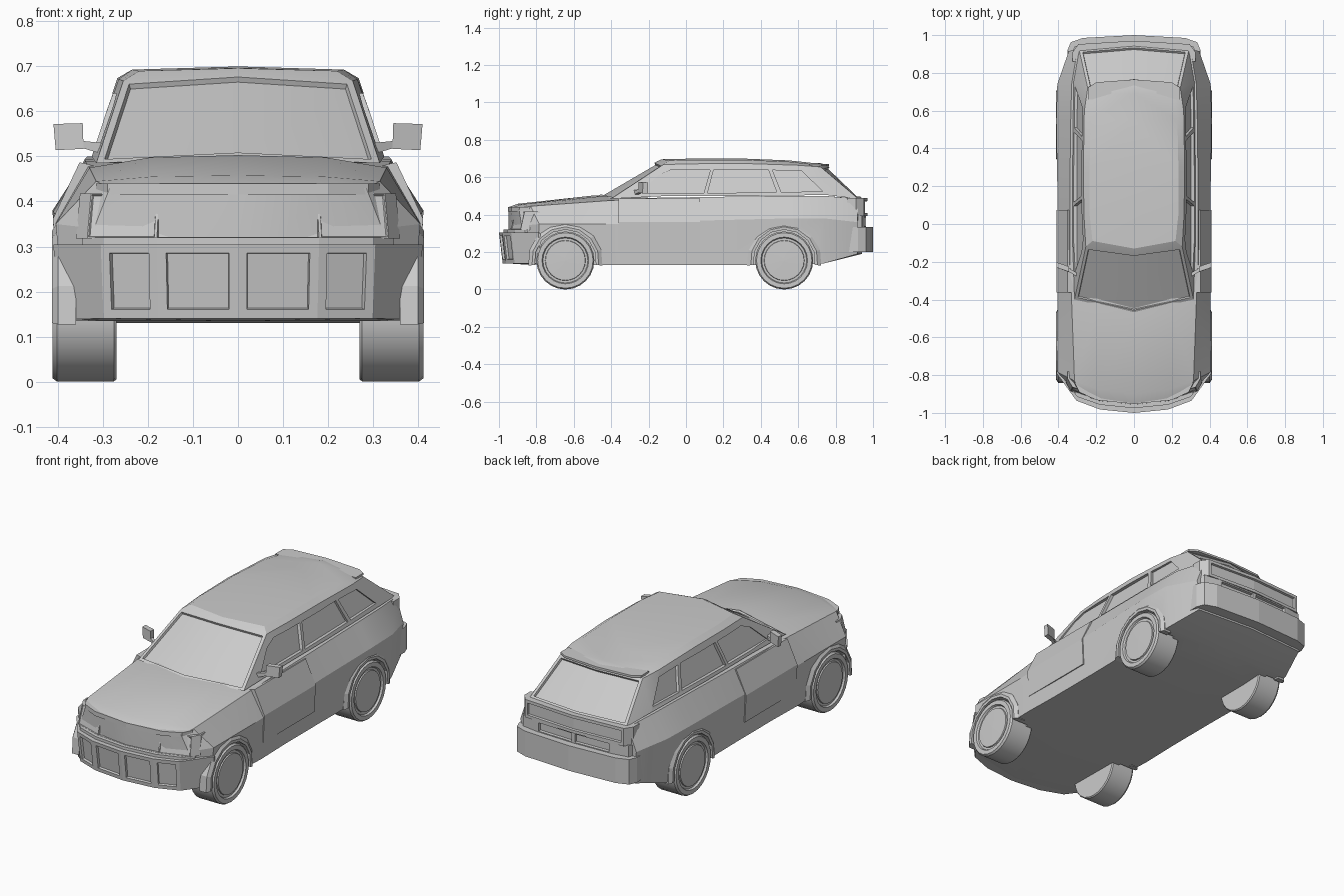
import bpy, bmesh, math

if "Cube" in bpy.data.objects:
    bpy.data.objects.remove(bpy.data.objects["Cube"])

def finish(bm, name, smooth=None):
    bmesh.ops.recalc_face_normals(bm, faces=bm.faces[:])
    me = bpy.data.meshes.new(name)
    bm.to_mesh(me)
    bm.free()
    ob = bpy.data.objects.new(name, me)
    bpy.context.collection.objects.link(ob)
    if smooth:
        bpy.ops.object.select_all(action='DESELECT')
        ob.select_set(True)
        bpy.context.view_layer.objects.active = ob
        bpy.ops.object.shade_smooth_by_angle(angle=math.radians(smooth))
    return ob

def loft(rows):
    """Skin half-width rails, mirror over x = 0, weld and close the ends."""
    bm = bmesh.new()
    for s in (1, -1):
        g = [[bm.verts.new((s * x, y, z)) for x, y, z in r] for r in rows]
        for a, b in zip(g, g[1:]):
            for i in range(len(a) - 1):
                bm.faces.new((a[i], a[i + 1], b[i + 1], b[i]))
    bmesh.ops.remove_doubles(bm, verts=bm.verts[:], dist=0.0005)
    bmesh.ops.dissolve_degenerate(bm, edges=bm.edges[:], dist=0.0005)
    new = bmesh.ops.holes_fill(bm, edges=bm.edges[:], sides=0)['faces']
    bmesh.ops.triangulate(bm, faces=new)
    bmesh.ops.recalc_face_normals(bm, faces=bm.faces[:])
    return bm

def bar(name, half, z0, z1, yin, panels=(), bottom=1.0, top=1.0):
    """Bowed cross-car bar; panels = (columns, joined, border, depth)."""
    pts = [(-x, y) for x, y in half[:0:-1]] + list(half)
    ends = [(half[-1][0], yin), (-half[-1][0], yin)]
    bm = bmesh.new()
    lo = [bm.verts.new((x * bottom, y * bottom, z0)) for x, y in pts + ends]
    hi = [bm.verts.new((x * top, y * top, z1)) for x, y in pts + ends]
    n, m = len(pts), len(half)
    f = [bm.faces.new((lo[i], lo[(i + 1) % (n + 2)], hi[(i + 1) % (n + 2)], hi[i])) for i in range(n + 2)]
    bm.faces.new(lo)
    bm.faces.new(hi)
    bmesh.ops.recalc_face_normals(bm, faces=bm.faces[:])
    for cols, joined, border, depth in panels:
        sel = [f[k] for c in cols for k in (m - 1 + c, m - 2 - c)]
        op = bmesh.ops.inset_region if joined else bmesh.ops.inset_individual
        r = op(bm, faces=sel, thickness=border, use_even_offset=True)
        bmesh.ops.inset_region(bm, faces=sel, thickness=0.002, depth=-depth, use_even_offset=True)
    return finish(bm, name)

def cut(ob, cutter):
    cutter.hide_render = True
    cutter.hide_viewport = False
    cutter.display_type = 'WIRE'
    mod = ob.modifiers.new("cut", 'BOOLEAN')
    mod.operation, mod.object, mod.solver = 'DIFFERENCE', cutter, 'EXACT'

def prism(bm, a, b):
    """Closed solid between two matching point loops."""
    A, B = [bm.verts.new(p) for p in a], [bm.verts.new(p) for p in b]
    n = len(A)
    for i in range(n):
        bm.faces.new((A[i], A[(i + 1) % n], B[(i + 1) % n], B[i]))
    bm.faces.new(A)
    bm.faces.new(B)

AXLES, WZ = (-0.645, 0.525), 0.155

# Lower body: y, sill x, waist x, waist z, shoulder x, shoulder z, centre z, floor z, bow
ST = [(-.95, .30, .32, .34, .285, .43, .44, .14, .7),
      (-.90, .385, .405, .35, .315, .445, .458, .135, .7),
      (-.49, .40, .405, .35, .33, .475, .503, .13, .7),
      (-.20, .395, .405, .36, .34, .49, .49, .13, .2),
      (.15, .395, .405, .37, .34, .495, .49, .13, 0),
      (.55, .40, .412, .38, .335, .50, .49, .13, 0),
      (.74, .395, .406, .38, .33, .50, .49, .14, 0),
      (.94, .335, .345, .36, .30, .485, .485, .19, -.2)]
rails = [[] for _ in range(6)]
for y, sx, wx, wz, hx, hz, cz, bz, k in ST:
    sec = [(0, bz), (sx, bz), (wx, wz), (hx, hz), (hx * .6, hz + .8 * (cz - hz)), (0, cz)]
    for r, (x, z) in zip(rails, sec):
        r.append((x, y + k * x * x, z))
body = finish(loft(rails), "lower_body", 20)

# Wheel wells
bm = bmesh.new()
for y in AXLES:
    for s in (1, -1):
        ring = [(y + .17 * math.cos(t * math.pi / 8), WZ + .17 * math.sin(t * math.pi / 8)) for t in range(16)]
        prism(bm, [(s * .31, *p) for p in ring], [(s * .5, *p) for p in ring])
cut(body, finish(bm, "wheel_well_cutter"))

# Cabin with recessed windscreen and rear window
base = [(0, -.47, .50), (.315, -.40, .485), (.325, -.1, .50), (.325, .3, .50),
        (.32, .75, .505), (.29, .92, .485), (0, .945, .485)]
eave = [(0, -.155, .685), (.255, -.12, .668), (.265, .05, .672), (.268, .3, .674),
        (.263, .6, .664), (.245, .72, .655), (0, .755, .665)]
crown = [(0, -.13, .696), (.22, -.09, .69), (.235, .05, .693), (.235, .3, .693),
         (.23, .55, .683), (.21, .69, .668), (0, .72, .675)]
flat = lambda row, dz: [(0, y, z + (dz if x else 0)) for x, y, z in row]
bm = loft([flat(base, 0), base, eave, crown, flat(crown, .007)])
for test in (lambda c: c.y < -.22, lambda c: c.y > .78):
    sel = [f for f in bm.faces if test(f.calc_center_median()) and f.calc_center_median().z > .53]
    bmesh.ops.inset_region(bm, faces=sel, thickness=.016, use_even_offset=True)
    bmesh.ops.inset_region(bm, faces=sel, thickness=.002, depth=-.012, use_even_offset=True)
cabin = finish(bm, "cabin", 20)

# Side window recesses
bm = bmesh.new()
WINDOWS = [[(-.25, .515), (.095, .515), (.13, .64), (-.08, .64), (-.15, .61)],
           [(.115, .515), (.485, .52), (.44, .64), (.148, .64)],
           [(.51, .52), (.73, .525), (.62, .632), (.462, .638)]]
for w in WINDOWS:
    for s in (1, -1):
        prism(bm, [(s * (.324 - (z - .5) * .34 - .016), y, z) for y, z in w],
              [(s * .45, y, z) for y, z in w])
cut(cabin, finish(bm, "window_cutter"))

# Front end: bumper with four openings, grille with headlights, bonnet lip
bar("front_bumper", [(0, -1), (.18, -.982), (.305, -.935), (.41, -.79)], .14, .305, -.78,
    [((0, 1), False, .02, .012)], bottom=.98)
bar("bumper_ledge", [(0, -.975), (.18, -.957), (.30, -.915), (.345, -.86)], .30, .32, -.8)
bar("grille_and_headlights", [(0, -.957), (.183, -.937), (.335, -.885), (.36, -.84)], .318, .418, -.8,
    [((0,), True, .003, .012), ((1,), False, .003, .004)], top=.975)
bar("bonnet_lip", [(0, -.953), (.2, -.932), (.29, -.89), (.315, -.84)], .416, .44, -.82)

# Rear end: bumper, plate panels, light strip, roof spoiler
bar("rear_bumper", [(0, 1), (.27, .985), (.335, .962), (.352, .92)], .2, .335, .86)
bar("plate_panel", [(0, .962), (.22, .955), (.315, .94), (.33, .9)], .33, .395, .86,
    [((0,), False, .01, .014)])
bar("tail_lights", [(0, .97), (.295, .952), (.325, .91)], .392, .488, .86,
    [((0,), True, .016, .012)])
bar("roof_spoiler", [(0, .765), (.2, .75), (.24, .725)], .66, .671, .66)

def wheel(name, s, y):
    prof = [(.001, .27), (.15, .27), (.155, .276), (.155, .402), (.148, .412), (.125, .412),
            (.12, .402), (.108, .402), (.106, .408), (.001, .411)]
    bm, N = bmesh.new(), 24
    rings = [[bm.verts.new((s * x, y + r * math.cos(2 * math.pi * i / N), WZ + r * math.sin(2 * math.pi * i / N)))
              for i in range(N)] for r, x in prof]
    for a, b in zip(rings, rings[1:]):
        for i in range(N):
            bm.faces.new((a[i], a[(i + 1) % N], b[(i + 1) % N], b[i]))
    bm.faces.new(rings[0])
    bm.faces.new(rings[-1])
    finish(bm, name, 30)

def wheel_arch(name, s, y):
    bm, n = bmesh.new(), 8
    loops = []
    for i in range(n + 1):
        t = math.radians(-8 + 196 * i / n)
        loops.append([bm.verts.new((s * x, y + r * math.cos(t), WZ + r * math.sin(t)))
                      for x, r in ((.36, .165), (.412, .165), (.413, .18), (.4, .2), (.36, .2))])
    for a, b in zip(loops, loops[1:]):
        for j in range(5):
            bm.faces.new((a[j], a[(j + 1) % 5], b[(j + 1) % 5], b[j]))
    bm.faces.new(loops[0])
    bm.faces.new(loops[-1])
    finish(bm, name)

for s, side in ((1, "left"), (-1, "right")):
    for y, end in zip(AXLES, ("front", "rear")):
        wheel(f"{end}_{side}_wheel", s, y)
        wheel_arch(f"{end}_{side}_wheel_arch", s, y)
    # Front door panel, slightly proud of the body
    bm = bmesh.new()
    sec = [(.352, .487), (.411, .362), (.404, .215), (.37, .215), (.37, .362), (.32, .48)]
    prism(bm, [(s * x, -.362, z) for x, z in sec], [(s * x, .075, z) for x, z in sec])
    finish(bm, f"{side}_door")
    # Wing mirror: swept housing and arm
    bm = bmesh.new()
    face = [(.343, -.255, .517), (.405, -.232, .514), (.41, -.23, .572), (.345, -.253, .574)]
    prism(bm, [(s * x, y, z) for x, y, z in face], [(s * x, y + .028, z) for x, y, z in face])
    arm = [(.30, -.28, .505), (.35, -.25, .52), (.35, -.25, .535), (.30, -.28, .53)]
    prism(bm, [(s * x, y, z) for x, y, z in arm], [(s * x, y + .02, z) for x, y, z in arm])
    finish(bm, f"{side}_mirror")
